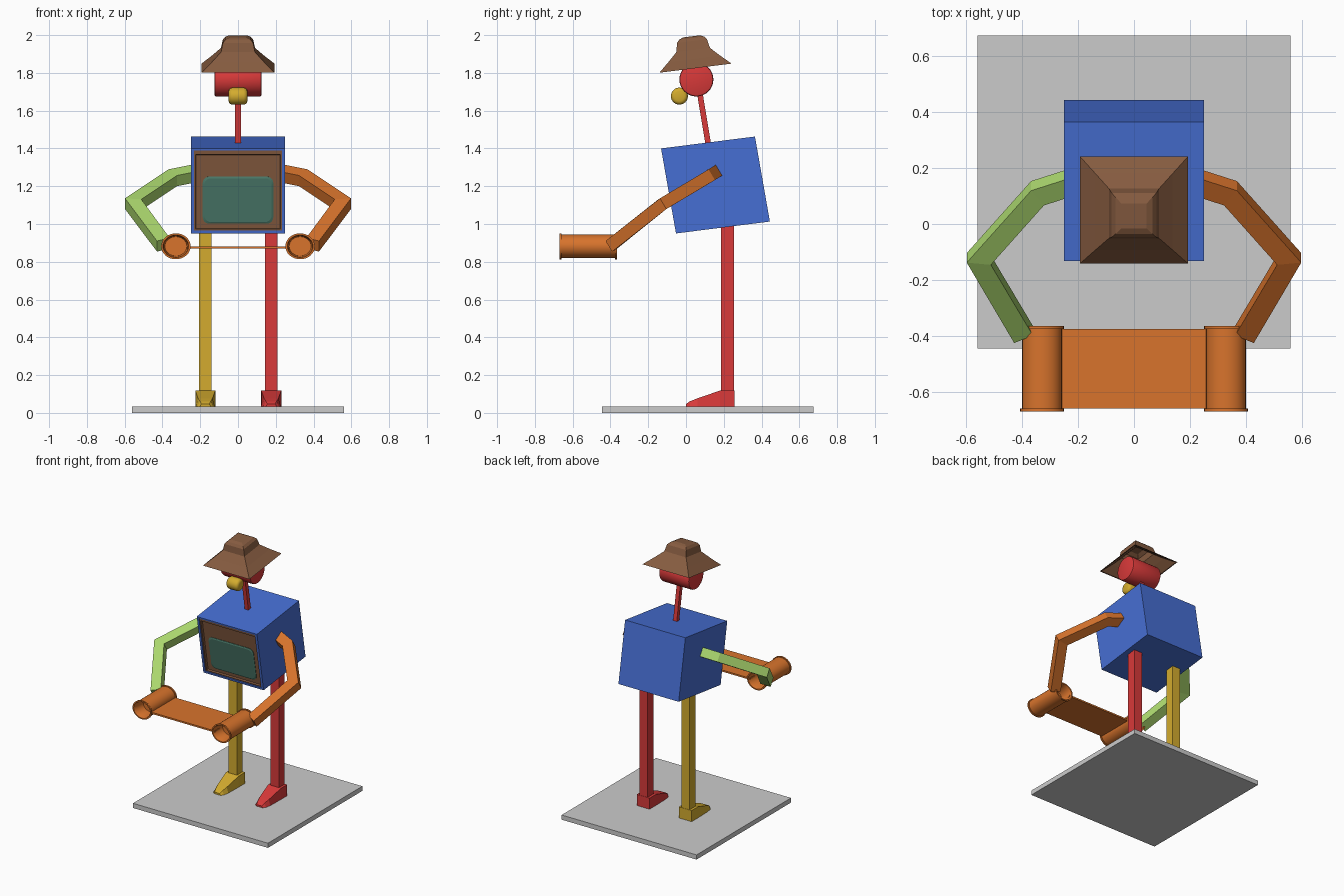
import bpy, bmesh, math
from mathutils import Vector

if "Cube" in bpy.data.objects:
    bpy.data.objects.remove(bpy.data.objects["Cube"])


def lin(r, g, b):
    return tuple((c / 255) ** 2.2 for c in (r, g, b)) + (1,)


COLORS = {
    "blue": lin(72, 110, 210), "brown": lin(133, 92, 66), "screen": lin(75, 120, 105),
    "red": lin(215, 60, 60), "yellow": lin(210, 170, 50),
    "orange": lin(215, 115, 48), "green": lin(170, 215, 110),
}
MATS = {}
for n, c in COLORS.items():
    MATS[n] = bpy.data.materials.new(n)
    MATS[n].diffuse_color = c


def loft(name, rings, color=None, smooth=False):
    """Bridge rings of equal length and cap both ends."""
    bm = bmesh.new()
    vs = [[bm.verts.new(p) for p in ring] for ring in rings]
    n = len(vs[0])
    for a, b in zip(vs, vs[1:]):
        for i in range(n):
            j = (i + 1) % n
            bm.faces.new((a[i], a[j], b[j], b[i]))
    bm.faces.new(vs[0][::-1])
    bm.faces.new(vs[-1])
    bmesh.ops.recalc_face_normals(bm, faces=bm.faces)
    me = bpy.data.meshes.new(name)
    bm.to_mesh(me)
    bm.free()
    if smooth:
        for p in me.polygons:
            p.use_smooth = True
        me.set_sharp_from_angle(angle=math.radians(35))
    if color:
        me.materials.append(MATS[color])
    ob = bpy.data.objects.new(name, me)
    bpy.context.collection.objects.link(ob)
    return ob


def rect_xy(x0, x1, y0, y1, z):
    return [(x0, y0, z), (x1, y0, z), (x1, y1, z), (x0, y1, z)]


def turned(name, center, axis, profile, color, n=32, sx=1.0, sz=1.0):
    """Lathe a (offset, radius) profile about the x or y axis."""
    cx, cy, cz = center
    rings = []
    for off, r in profile:
        ring = []
        for i in range(n):
            t = 2 * math.pi * i / n
            a, b = r * math.cos(t) * sx, r * math.sin(t) * sz
            ring.append((cx + off, cy + a, cz + b) if axis == "x" else (cx + a, cy + off, cz + b))
        rings.append(ring)
    return loft(name, rings, color, True)


# Base plate
loft("base_plate", [rect_xy(-.56, .56, -.445, .675, z) for z in (0, .035)])

# Legs and tapered shoes
for side, sx, col in (("left", .176, "red"), ("right", -.173, "yellow")):
    loft(side + "_leg", [rect_xy(sx - .034, sx + .034, .185, .254, z) for z in (.08, 1.08)], col)
    loft(side + "_shoe",
         [[(sx - w, y, .035), (sx + w, y, .035), (sx + t, y, .035 + h), (sx - t, y, .035 + h)]
          for y, w, t, h in ((.256, .053, .053, .083), (.18, .053, .053, .083),
                             (.06, .05, .038, .042), (.02, .043, .028, .026),
                             (0, .028, .02, .012))], col)


# Tilted box body: d runs front to back, v bottom to top
def body_pt(x, d, v):
    return (x, -.053 + .497 * d - .079 * v, .95 + .063 * d + .45 * v)


def panel(w, v0, v1, d):
    return [body_pt(x, d, v) for x, v in ((-w, v0), (w, v0), (w, v1), (-w, v1))]


def round_panel(w, v0, v1, d, r=.035):
    pts = []
    rv = r / .457
    for k, (px, pv) in enumerate(((w - r, v1 - rv), (r - w, v1 - rv), (r - w, v0 + rv), (w - r, v0 + rv))):
        for i in range(6):
            t = math.pi / 2 * (k + i / 5)
            pts.append(body_pt(px + r * math.cos(t), d, pv + rv * math.sin(t)))
    return pts


loft("body_case", [panel(.25, 0, 1, 1), panel(.25, 0, 1, 0),
                   panel(.233, .035, .975, 0), panel(.233, .035, .975, .07)], "blue")
loft("screen_surround", [panel(.233, .035, .975, .068), panel(.233, .035, .975, .012),
                         panel(.225, .05, .93, .012), panel(.222, .055, .92, .04)], "brown")
loft("screen", [round_panel(.187, .11, .665, .06), round_panel(.187, .11, .665, .034),
                round_panel(.178, .13, .645, .026)], "screen")

# Neck, head and nose
loft("neck", [[(x, y + dy, z) for x, dy in ((-.015, -.015), (.015, -.015), (.015, .015), (-.015, .015))]
              for y, z in ((.125, 1.38), (.067, 1.73))], "red")
turned("head", (0, .055, 1.765), "x",
       [(-.125, .08), (-.122, .087), (-.115, .09), (.115, .09), (.122, .087), (.125, .08)], "red")
turned("nose", (0, -.035, 1.677), "x",
       [(-.05, .026), (-.047, .035), (-.04, .042), (-.03, .045),
        (.03, .045), (.04, .042), (.047, .035), (.05, .026)], "yellow")


# Hollow square hat, tilted forward: (height, half width), inside to outside
def hat_ring(h, w):
    return [(x, .05 + .99 * y - .125 * h, 1.825 + .125 * y + .99 * h)
            for x, y in ((-w, -w), (w, -w), (w, w), (-w, w))]


loft("hat", [hat_ring(h, w) for h, w in (
    (.152, .045), (.135, .07), (.09, .078), (.045, .128), (0, .186),
    (0, .193), (.05, .138), (.097, .09), (.145, .08), (.161, .066), (.17, .045))], "brown")

# Bent square arms, mitred at each joint
PATH = [Vector(p) for p in ((.22, .15, 1.27), (.345, .11, 1.245), (.555, -.125, 1.105), (.395, -.395, .89))]
NORMAL = Vector((0, -.52, .854))


def arm_rings(sign):
    dirs = [(b - a).normalized() for a, b in zip(PATH, PATH[1:])]
    rings = []
    for i, p in enumerate(PATH):
        d0, d1 = dirs[max(i - 1, 0)], dirs[min(i, len(dirs) - 1)]
        t = (d0 + d1).normalized()
        s = t.cross(NORMAL).normalized() * (.037 / max(t.dot(d0), .5))
        n = NORMAL * .033
        rings.append([((q := p + a * s + b * n).x * sign, q.y, q.z)
                      for a, b in ((-1, -1), (1, -1), (1, 1), (-1, 1))])
    return rings


for side, sign, col in (("left", 1, "orange"), ("right", -1, "green")):
    loft(side + "_arm", arm_rings(sign), col)
    # Rolls with lipped rims and recessed ends
    turned(side + "_roll", (.329 * sign, 0, .882), "y",
           [(-.57, .058), (-.663, .064), (-.67, .068), (-.67, .078), (-.659, .078), (-.659, .071),
            (-.376, .071), (-.376, .078), (-.365, .078), (-.365, .068), (-.372, .064), (-.46, .058)],
           "orange", sz=.88)

# Sheet stretched between the rolls
loft("sheet", [rect_xy(-.27, .27, -.66, -.375, z) for z in (.87, .882)], "orange")

for m in bpy.data.materials:
    if m.users and not m.is_grease_pencil:
        m.use_nodes = True
        m.node_tree.nodes["Principled BSDF"].inputs["Base Color"].default_value = m.diffuse_color
